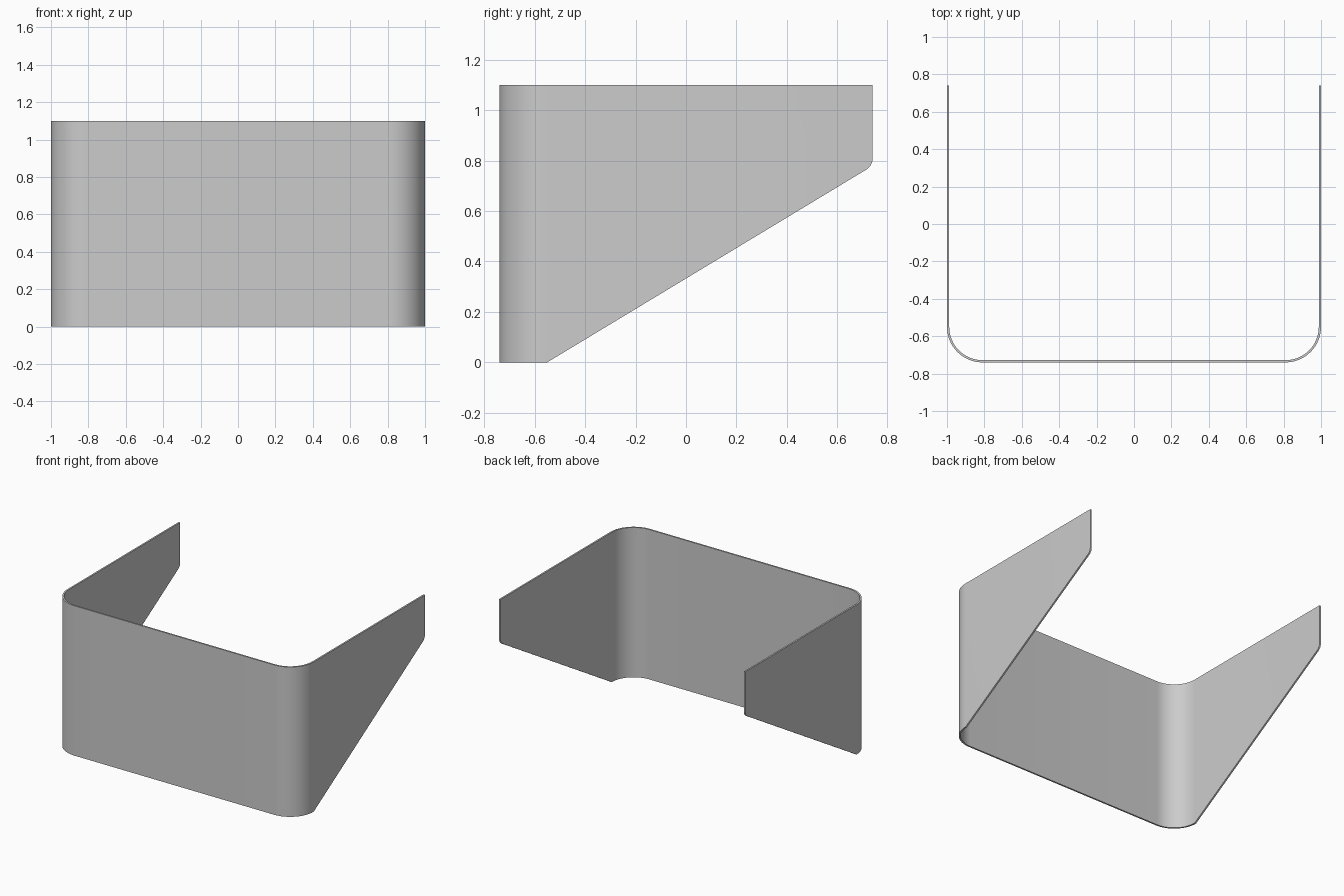
import bpy, bmesh
from math import sin, cos, pi, atan

if "Cube" in bpy.data.objects:
    bpy.data.objects.remove(bpy.data.objects["Cube"])

HALF_W, HALF_D, HEIGHT = 1.0, 0.74, 1.10
RADIUS, THICK = 0.19, 0.012
SLOPE, TIP_R = 0.604, 0.05
BEND_Y = -HALF_D + RADIUS

# Right half of the plan: (centre line point, outward normal, bottom height)
half = []
for i in range(17):
    a = -pi / 2 + i * pi / 32
    n = (cos(a), sin(a))
    half.append(((HALF_W - RADIUS, BEND_Y), n, RADIUS, 0.0))

# Sloping lower edge, ending in a small rounded tip
ang = atan(SLOPE)
corner_z = SLOPE * (HALF_D - BEND_Y)
tangent = TIP_R * (1 - sin(ang)) / cos(ang)
cy, cz = HALF_D - TIP_R, corner_z + tangent
for i in range(9):
    a = (ang - pi / 2) * (1 - i / 8)
    y, z = cy + TIP_R * cos(a), cz + TIP_R * sin(a)
    half.append(((HALF_W - RADIUS, y), (1, 0), RADIUS, z))

# Mirror to get the full run from left tip to right tip
full = [((-c[0], c[1]), (-n[0], n[1]), r, z) for c, n, r, z in reversed(half)] + half

# Thin bent sheet: four vertices per column
bm = bmesh.new()
cols = []
for c, n, r, z in full:
    def point(rad, h):
        return bm.verts.new((c[0] + n[0] * rad, c[1] + n[1] * rad, h))
    cols.append([point(r, z), point(r, HEIGHT),
                 point(r - THICK, HEIGHT), point(r - THICK, z)])
for a, b in zip(cols, cols[1:]):
    for k in range(4):
        m = (k + 1) % 4
        bm.faces.new((a[k], b[k], b[m], a[m]))
bm.faces.new(cols[0])
bm.faces.new(cols[-1][::-1])
bmesh.ops.recalc_face_normals(bm, faces=bm.faces)

mesh = bpy.data.meshes.new("bent_panel")
bm.to_mesh(mesh)
bm.free()
panel = bpy.data.objects.new("bent_panel", mesh)
bpy.context.collection.objects.link(panel)
bpy.context.view_layer.objects.active = panel
panel.select_set(True)
bpy.ops.object.shade_smooth_by_angle(angle=pi / 6)
